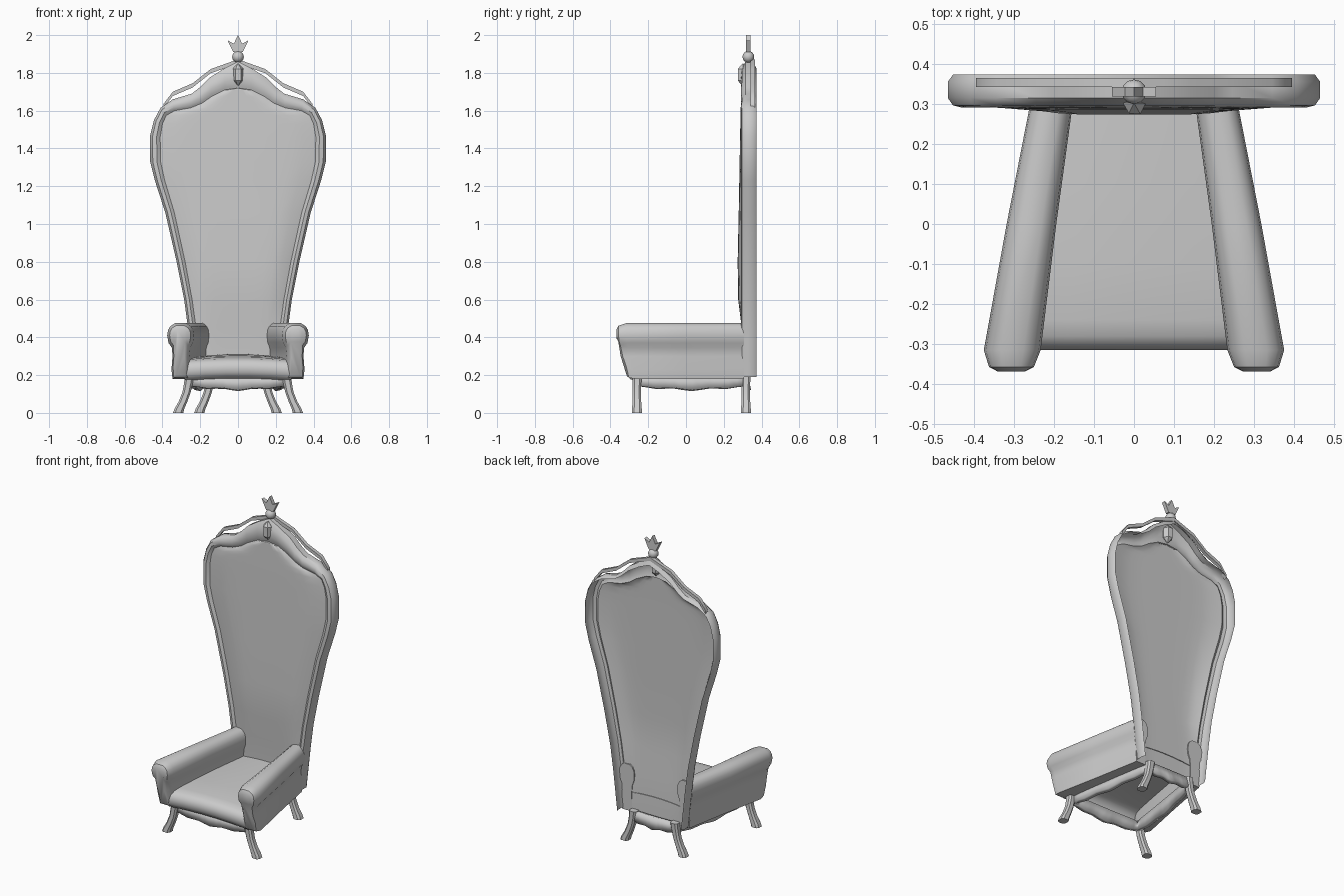
import bpy, bmesh, math
from mathutils import Vector

if "Cube" in bpy.data.objects:
    bpy.data.objects.remove(bpy.data.objects["Cube"])


def loft(name, rows, closed=False, caps=False, mirror=False):
    """Skin a mesh over rows of points (all rows the same length)."""
    bm = bmesh.new()
    vs = [[bm.verts.new(p) for p in r] for r in rows]
    n = len(rows[0])
    for a, b in zip(vs, vs[1:]):
        for j in range(n if closed else n - 1):
            k = (j + 1) % n
            bm.faces.new((a[j], a[k], b[k], b[j]))
    if caps:
        bm.faces.new(vs[0])
        bm.faces.new(vs[-1])
    bmesh.ops.remove_doubles(bm, verts=bm.verts, dist=0.0005)
    bmesh.ops.recalc_face_normals(bm, faces=bm.faces)
    me = bpy.data.meshes.new(name)
    bm.to_mesh(me)
    bm.free()
    ob = bpy.data.objects.new(name, me)
    bpy.context.collection.objects.link(ob)
    if mirror:
        ob.modifiers.new("mirror", 'MIRROR').merge_threshold = 0.0005
    return ob


def interp(x, pts):
    for (x0, y0), (x1, y1) in zip(pts, pts[1:]):
        if x <= x1:
            return y0 + (y1 - y0) * max(0, (x - x0) / (x1 - x0))
    return pts[-1][1]


# Backrest: padded panel and rolled frame as one shell, open at the rear
outer = [(.235, .19), (.265, .45), (.285, .60), (.325, .80), (.385, 1.06), (.44, 1.23),
         (.465, 1.33), (.465, 1.47), (.445, 1.55), (.41, 1.615), (.345, 1.66),
         (.245, 1.69), (.20, 1.725), (.15, 1.775), (.07, 1.825), (0, 1.86)]
inner = [(.195, .19), (.222, .45), (.243, .60), (.28, .80), (.337, 1.06), (.388, 1.23),
         (.41, 1.33), (.412, 1.46), (.40, 1.53), (.38, 1.575), (.335, 1.60),
         (.25, 1.615), (.19, 1.64), (.14, 1.675), (.07, 1.71), (0, 1.72)]
frame = [(.75, .373), (1, .355), (1, .315), (.75, .296), (.35, .291), (.1, .299), (0, .303)]
bulge = [(.19, 0), (.42, .004), (.65, .033), (1.0, .025), (1.5, .016), (1.75, .01)]
rows = []
for o, i in zip(outer, inner):
    side = [(i[0] + (o[0] - i[0]) * f, y, i[1] + (o[1] - i[1]) * f) for f, y in frame]
    pad = []
    for k in range(1, 12):
        s = k / 6 - 1
        pad.append((i[0] * s, .303 - interp(i[1], bulge) * (1 - s ** 6), i[1]))
    rows.append([(-x, y, z) for x, y, z in side] + pad + side[::-1])
loft("backrest", rows)

# Thin rail over the crest
path = [(.395, 1.625), (.345, 1.69), (.24, 1.735), (.145, 1.81), (.075, 1.835), (0, 1.862)]
loft("crest_rail", [[(x, .342, z - .012), (x, .365, z - .012), (x, .365, z + .01), (x, .342, z + .01)]
                    for x, z in path], closed=True, caps=True, mirror=True)

# Finial ball, crown and hanging gem
bpy.ops.mesh.primitive_uv_sphere_add(segments=12, ring_count=8, radius=.031, location=(0, .33, 1.885))
bpy.context.object.name = "finial_ball"
crown = [(-.025, 1.91), (.025, 1.91), (.055, 1.972), (.022, 1.955), (0, 2.0), (-.022, 1.955), (-.055, 1.972)]
loft("crown", [[(x, y, z) for x, z in crown] for y in (.318, .342)], closed=True, caps=True)
bpy.ops.mesh.primitive_uv_sphere_add(segments=6, ring_count=2, radius=1, location=(0, .302, 1.79))
gem = bpy.context.object
gem.name = "gem"
gem.scale = (.032, .037, .062)
gem.rotation_euler.z = math.radians(30)

# Arms: scroll-topped section swept from front to back
sec = [(1, .41), (.93, .44), (.75, .46), (.4, .475), (-.4, .475), (-.75, .46), (-.93, .44), (-1, .41),
       (-.93, .375), (-.72, .345), (-.65, .30), (-.7, .18), (.6, .18), (.68, .23), (.6, .30),
       (.65, .345), (.9, .37)]


def arm_row(y, cx, w, shrink=1.0):
    out = []
    for u, z in sec:
        lean = .055 * (1 - min(1, (z - .18) / .2)) * max(0, min(1, -y / .34))
        zc = .41 if z > .34 else .30
        zz = zc + (z - zc) * shrink if z > .2 else z + .3 * (1 - shrink) * .1
        out.append((cx + u * w * shrink, y + lean, zz))
    return out


loft("arm", [arm_row(-.368, .306, .07, .5), arm_row(-.357, .306, .07, .8), arm_row(-.315, .304, .071),
             arm_row(0, .256, .062), arm_row(.306, .205, .053)], closed=True, caps=True, mirror=True)

# Seat cushion: rounded front, narrowing to the back, open below
prof = [(-.26, .18), (-.295, .19), (-.312, .215), (-.315, .245), (-.303, .272), (-.28, .287),
        (-.24, .295), (-.1, .303), (.1, .31), (.304, .312)]
rows = []
for y, z in prof:
    w = .285 - .1 * (y + .315) / .62
    rows.append([(w * s, y, z - .012 * s * s) for s in (-1, -.6, -.2, .2, .6, 1)])
loft("seat", rows)

# Apron with a wavy lower edge
corners = [Vector(c) for c in ((-.245, -.255), (.245, -.255), (.155, .315), (-.155, .315))]
top, bot = [], []
for a, b in zip(corners, corners[1:] + corners[:1]):
    d = (b - a).normalized()
    out = Vector((d.y, -d.x))
    for k in range(12):
        t = k / 12
        p = a.lerp(b, t)
        bow = p + out * .014 * math.sin(math.pi * t)
        z = .137 - .014 * math.sin(math.pi * t) ** 2 + .005 * math.cos(6 * math.pi * t)
        top.append((p.x, p.y, .195))
        bot.append((bow.x, bow.y, z))
apron = loft("apron", [top, bot], closed=True)
sol = apron.modifiers.new("thickness", 'SOLIDIFY')
sol.thickness = .03
sol.offset = 0

# Legs: sabre curve splaying outwards
curve = [(.20, -.048, .025), (.16, -.043, .023), (.11, -.033, .022), (.06, -.014, .023), (.02, .006, .026), (0, .012, .027)]
for name, x, y in (("front_leg", .305, -.26), ("back_leg", .193, .317)):
    rows = []
    for z, dx, r in curve:
        c = r * .55
        loop = [(-r, -c), (-c, -r), (c, -r), (r, -c), (r, c), (c, r), (-c, r), (-r, c)]
        rows.append([(x + dx + u, y + v, z) for u, v in loop])
    loft(name, rows, closed=True, caps=True, mirror=True)

# Smooth shading with crisp edges
for ob in list(bpy.context.scene.objects):
    bpy.ops.object.select_all(action='DESELECT')
    ob.select_set(True)
    bpy.context.view_layer.objects.active = ob
    bpy.ops.object.shade_smooth_by_angle(angle=math.radians(12 if ob.name in ("gem", "crown") else 40))
